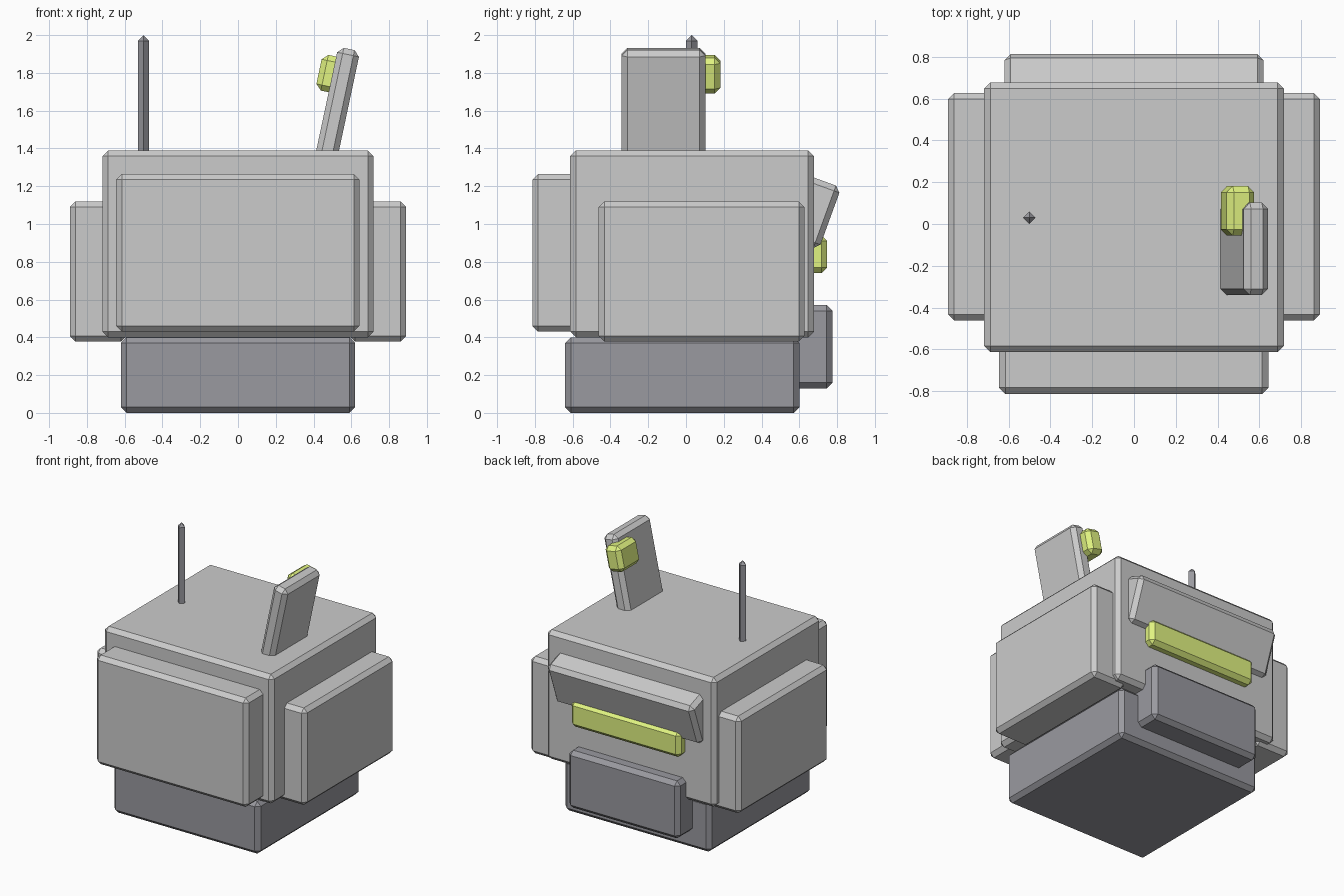
import bpy, bmesh
from math import radians
from mathutils import Matrix

if "Cube" in bpy.data.objects:
    bpy.data.objects.remove(bpy.data.objects["Cube"])

BEVEL = 0.03


def material(name, rgb):
    m = bpy.data.materials.new(name)
    m.diffuse_color = (*rgb, 1)
    m.use_nodes = True
    m.node_tree.nodes["Principled BSDF"].inputs["Base Color"].default_value = m.diffuse_color
    return m


dark = material("dark_grey", (0.32, 0.32, 0.35))
lime = material("lime", (0.75, 0.9, 0.22))


def add_object(name, bm, mat=None):
    mesh = bpy.data.meshes.new(name)
    bm.to_mesh(mesh)
    bm.free()
    obj = bpy.data.objects.new(name, mesh)
    bpy.context.collection.objects.link(obj)
    if mat:
        mesh.materials.append(mat)
    return obj


def box(name, centre, size, mat=None, tilt=0, axis='X'):
    """Chamfered box, optionally tilted about its own centre."""
    bm = bmesh.new()
    bmesh.ops.create_cube(bm, size=1, matrix=Matrix.Diagonal((*size, 1)))
    bmesh.ops.bevel(bm, geom=bm.edges[:], offset=BEVEL, segments=1,
                    affect='EDGES', profile=0.5)
    obj = add_object(name, bm, mat)
    obj.matrix_world = Matrix.Translation(centre) @ Matrix.Rotation(radians(tilt), 4, axis)
    return obj


def span(name, x, y, z, mat=None):
    """Upright chamfered box given by its extents."""
    return box(name, [(a + b) / 2 for a, b in (x, y, z)],
               [b - a for a, b in (x, y, z)], mat)


# Main mass: base, body, front and side panels
span("base", (-0.62, 0.62), (-0.64, 0.60), (0, 0.40), dark)
span("body", (-0.717, 0.717), (-0.613, 0.677), (0.40, 1.39))
span("front_panel", (-0.645, 0.643), (-0.813, -0.50), (0.43, 1.265))
for name, s in (("left_panel", -1), ("right_panel", 1)):
    span(name, sorted((s * 0.59, s * 0.89)), (-0.462, 0.627), (0.377, 1.12))

# Back details: lower box, light strip and tilted hood
span("back_box", (-0.475, 0.465), (0.47, 0.775), (0.13, 0.57), dark)
span("back_light", (-0.465, 0.465), (0.58, 0.747), (0.74, 0.94), lime)
box("back_hood", (0, 0.668, 1.062), (1.24, 0.20, 0.352), tilt=-20)

# Leaning fin on the roof with its lamp
box("roof_fin", (0.516, -0.119, 1.584), (0.118, 0.443, 0.70), tilt=12, axis='Y')
box("fin_lamp", (0.495, 0.063, 1.793), (0.135, 0.237, 0.193), lime, tilt=12, axis='Y')

# Four-sided antenna with a pointed tip
bm = bmesh.new()
for r_top, z0, z1 in ((0.03, 1.30, 1.97), (0, 1.97, 2.0)):
    bmesh.ops.create_cone(bm, cap_ends=(r_top > 0), segments=4, radius1=0.03,
                          radius2=r_top, depth=z1 - z0,
                          matrix=Matrix.Translation((-0.5, 0.03, (z0 + z1) / 2)))
bmesh.ops.remove_doubles(bm, verts=bm.verts[:], dist=0.0005)
inner = [f for f in bm.faces if abs(f.calc_center_median().z - 1.97) < 0.001]
bmesh.ops.delete(bm, geom=inner, context='FACES_ONLY')
bmesh.ops.recalc_face_normals(bm, faces=bm.faces[:])
add_object("antenna", bm, dark)
